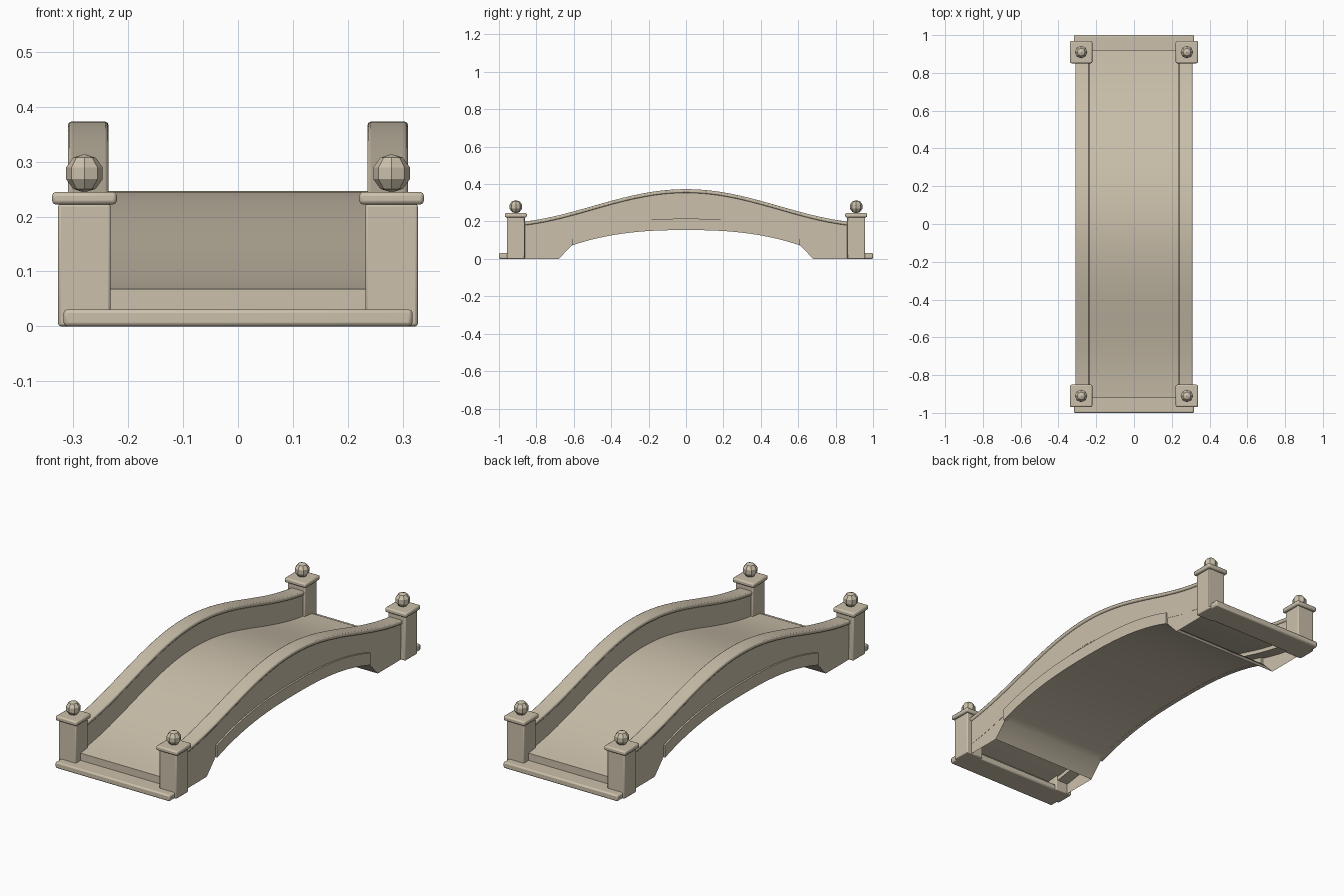
import bpy, bmesh, math

cube = bpy.data.objects.get("Cube")
if cube:
    bpy.data.objects.remove(cube, do_unlink=True)

stone = bpy.data.materials.new("sandstone")
stone.use_nodes = True
COLOR = (0.60, 0.53, 0.41, 1)
stone.diffuse_color = COLOR
stone.node_tree.nodes["Principled BSDF"].inputs["Base Color"].default_value = COLOR

SPRING, FOOT, END = 0.61, 0.68, 0.92   # arch spring, arch foot, deck end


def finish(bm, name, bevel=0, smooth=True):
    """Turn a bmesh into a finished stone object."""
    bmesh.ops.recalc_face_normals(bm, faces=bm.faces)
    mesh = bpy.data.meshes.new(name)
    bm.to_mesh(mesh)
    bm.free()
    mesh.materials.append(stone)
    ob = bpy.data.objects.new(name, mesh)
    bpy.context.collection.objects.link(ob)
    if bevel:
        mod = ob.modifiers.new("soft_edges", 'BEVEL')
        mod.width, mod.segments = bevel, 2
        mod.limit_method, mod.angle_limit = 'ANGLE', math.radians(40)
    if smooth:
        bpy.ops.object.select_all(action='DESELECT')
        ob.select_set(True)
        bpy.context.view_layer.objects.active = ob
        bpy.ops.object.shade_smooth_by_angle(angle=math.radians(30))
    return ob


def box(name, x0, x1, y0, y1, z0, z1, bevel):
    bm = bmesh.new()
    bmesh.ops.create_cube(bm, size=1)
    for v in bm.verts:
        v.co = ((x0 + x1) / 2 + v.co.x * (x1 - x0),
                (y0 + y1) / 2 + v.co.y * (y1 - y0),
                (z0 + z1) / 2 + v.co.z * (z1 - z0))
    return finish(bm, name, bevel)


def span(name, x0, x1, ys, top, bottom, bevel=0):
    """Loft a rectangular section along y between two height curves."""
    bm = bmesh.new()
    loops = [[bm.verts.new((x, y, z)) for x, z in
              ((x0, bottom(y)), (x1, bottom(y)), (x1, top(y)), (x0, top(y)))]
             for y in ys]
    for a, b in zip(loops, loops[1:]):
        for i in range(4):
            j = (i + 1) % 4
            # the abutments are hollow where they meet the ground
            if i == 0 and a[0].co.z < 0.001 and b[0].co.z < 0.001:
                continue
            bm.faces.new((a[i], a[j], b[j], b[i]))
    bm.faces.new(loops[0])
    bm.faces.new(loops[-1])
    return finish(bm, name, bevel)


def steps(end, n):
    return [-end + 2 * end * i / n for i in range(n + 1)]


# Height curves
def rail_top(y):
    return 0.282 + 0.091 * math.cos(math.pi * y)


def deck_top(y):
    return rail_top(y) - 0.126


def arch(y):
    return 0.073 + 0.082 * (1 - min(1, abs(y) / SPRING) ** 2.5)


def underside(y):
    if abs(y) <= SPRING:
        return arch(y)
    return max(0, arch(y) * (FOOT - abs(y)) / (FOOT - SPRING))


# Deck body with arched underside and abutments
foot_ys = [FOOT, 0.76, 0.84, END]
deck_ys = [-y for y in reversed(foot_ys)] + steps(SPRING, 28) + foot_ys
span("deck", -0.302, 0.302, deck_ys, deck_top, underside)

# Parapets, copings and arch mouldings on both sides
for side, s in (("left", 1), ("right", -1)):
    span(side + "_parapet", s * 0.242, s * 0.303, steps(0.9, 32),
         lambda y: rail_top(y) - 0.015, lambda y: deck_top(y) - 0.02)
    span(side + "_coping", s * 0.236, s * 0.31, steps(0.9, 32),
         rail_top, lambda y: rail_top(y) - 0.02, 0.006)
    span(side + "_arch_moulding", s * 0.29, s * 0.311, steps(SPRING, 28),
         lambda y: arch(y) + 0.06, lambda y: arch(y) - 0.001)

# Threshold slabs and corner posts at both ends
for end, e in (("front", -1), ("back", 1)):
    y0, y1 = sorted((e * 0.87, e))
    box(end + "_threshold", -0.318, 0.318, y0, y1, 0, 0.031, 0.007)
    for side, s in (("left", 1), ("right", -1)):
        x, y = s * 0.28, e * 0.91
        name = end + "_" + side
        box(name + "_post", x - 0.048, x + 0.048, y - 0.048, y + 0.048,
            0, 0.223, 0.005)
        box(name + "_post_cap", x - 0.059, x + 0.059, y - 0.059, y + 0.059,
            0.222, 0.245, 0.007)
        bm = bmesh.new()
        bmesh.ops.create_uvsphere(bm, u_segments=8, v_segments=5, radius=0.035)
        ball = finish(bm, name + "_finial", smooth=False)
        ball.location = (x, y, 0.279)
